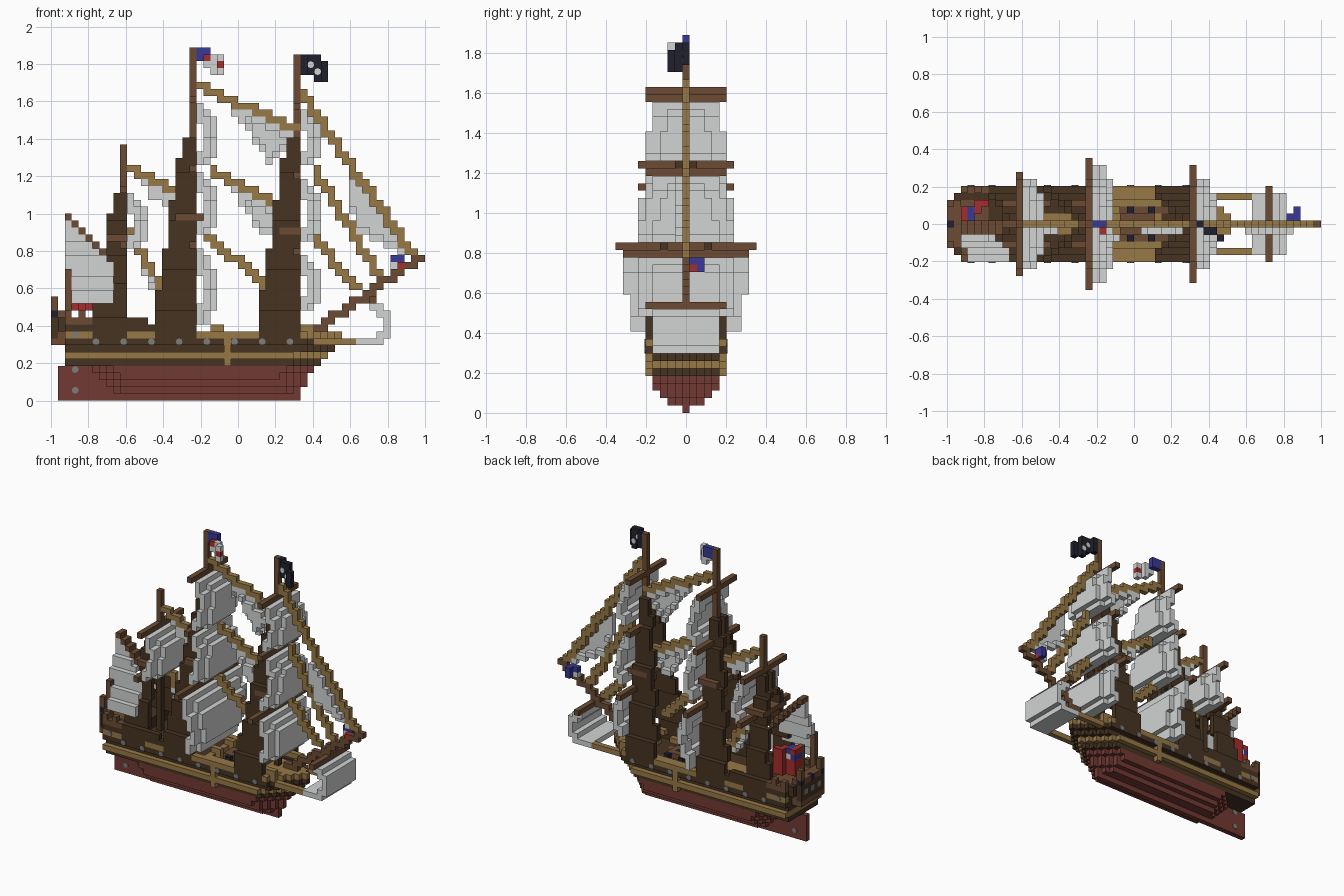
import bpy, bmesh, math
from mathutils import Matrix

if "Cube" in bpy.data.objects:
    bpy.data.objects.remove(bpy.data.objects["Cube"])

UNIT = 1 / 27
COLOURS = {
    "dark_wood": (0.061, 0.033, 0.016),
    "brown_wood": (0.150, 0.073, 0.034),
    "tan_wood": (0.310, 0.190, 0.062),
    "hull_red": (0.171, 0.042, 0.034),
    "sail_white": (0.64, 0.66, 0.65),
    "flag_black": (0.0144, 0.0144, 0.025),
    "metal_grey": (0.205, 0.205, 0.205),
    "flag_blue": (0.04, 0.04, 0.305),
    "flag_red": (0.376, 0.026, 0.026),
}
DARK, BROWN, TAN, RED, WHITE, BLACK, GREY, BLUE, SCARLET = COLOURS
cells = {}  # block position -> (part, colour)


def block(part, colour, i0, i1, j0, j1, k0, k1):
    """Fill an inclusive range of blocks."""
    for i in range(i0, i1 + 1):
        for j in range(j0, j1 + 1):
            for k in range(k0, k1 + 1):
                cells[i, j, k] = (part, colour)


def both(part, colour, i0, i1, j, k0, k1):
    for side in (-j, j):
        block(part, colour, i0, i1, side, side, k0, k1)


def hull_layer(part, colour, k, half, stern, bow, fine_stern=False):
    """One layer of the hull, narrowing towards the bow."""
    for i in range(stern, bow + 1):
        w = min(half, bow - i)
        if fine_stern:
            w = min(w, i - stern)
        block(part, colour, i, i, -w, w, k, k)


def stay(part, colour, i0, k0, i1, k1):
    """Stepped diagonal rope or spar on the centre line."""
    slope = (k1 - k0) / (i1 - i0)
    for i in range(i0, i1 + 1):
        a = round(k0 + slope * (i - i0))
        b = round(k0 + slope * (i + 1 - i0)) if i < i1 else a
        block(part, colour, i, i, 0, 0, min(a, b), max(a, b))


def staysail(part, i0, k0, i1, k1, depth, peak, start):
    """Triangular sail hanging under a stay, its belly set to one side."""
    for i in range(i0 + start, i1):
        t = (i - i0 - start) / (i1 - i0 - start)
        d = round(depth * (t / peak if t < peak else (1 - t) / (1 - peak)))
        top = math.floor(k0 + (k1 - k0) * (i - i0) / (i1 - i0))
        for k in range(top - d, top + 1):
            belly = 1 if top - d < k < top - 1 else 0
            cells.setdefault((i, -belly, k), (part, WHITE))


def square_sail(part, mast, top, bottom, w_top, w_bottom):
    """Sail bulging forward between its yard and its foot, less at its sides."""
    last = 0
    for k in range(top, bottom - 1, -1):
        t = (top - k) / (top - bottom)
        bulge = round(2 * math.sin(math.pi * (0.08 + 0.84 * t)))
        w = round(w_top + (w_bottom - w_top) * t)
        for j in range(-w, w + 1):
            less = 1 if abs(j) >= w - 1 else 0
            a, b = (max(n - less, 0) for n in sorted((bulge, last)))
            block(part, WHITE, mast + 1 + a, mast + 1 + b, j, j, k, k)
        last = bulge


# Red lower hull, keel and rudder
for k, half in enumerate((2, 3, 4, 4), 1):
    hull_layer("lower_hull", RED, k, half, 9 - k, 35 + k // 2, True)
block("keel", RED, 1, 35, 0, 0, 0, 1)
block("rudder", RED, 1, 8, 0, 0, 0, 4)

# Planked upper hull
hull_layer("upper_hull", DARK, 5, 4, 2, 38)
hull_layer("upper_hull", TAN, 6, 5, 2, 39)
hull_layer("upper_hull", DARK, 7, 4, 2, 40)
hull_layer("upper_hull", DARK, 8, 5, 2, 41)
block("main_deck", TAN, 24, 30, -4, 4, 8, 8)
hull_layer("rail", TAN, 9, 5, 2, 41)
for i in range(24, 38):
    w = min(4, 40 - i)
    for j in range(-w, w + 1):
        del cells[i, j, 9]
both("side_post", TAN, 25, 25, 5, 5, 9)

# Raised decks at the stern and bow
block("quarter_deck", DARK, 2, 22, -4, 4, 9, 9)
block("quarter_deck", TAN, 12, 19, -1, 1, 9, 9)
both("quarter_step", BROWN, 13, 14, 3, 9, 10)
both("quarter_bulwark", DARK, 2, 20, 5, 10, 10)
both("quarter_bulwark", DARK, 2, 13, 5, 11, 11)
block("poop_deck", DARK, 1, 8, -4, 4, 10, 11)
block("poop_deck", BROWN, 1, 5, -3, 3, 11, 11)
both("poop_rail", BROWN, 2, 5, 5, 11, 11)
for i in (2, 4):
    both("poop_rail", BROWN, i, i, 5, 12, 12)
block("stern_gallery", BROWN, 0, 1, -3, 3, 8, 12)
block("stern_gallery", DARK, 0, 0, -3, 3, 9, 11)
both("stern_gallery_post", BROWN, 0, 0, 3, 13, 14)
for j in (-3, 0, 3):
    block("stern_lantern", BLACK, 0, 0, j, j, 12, 12)
for j in (-2, 0, 2):
    block("stern_window", GREY, 0, 0, j, j, 10, 10)
block("fore_deck", TAN, 34, 38, -2, 2, 9, 9)
both("fore_bulwark", TAN, 34, 37, 4, 10, 10)
both("fore_bulwark", DARK, 30, 34, 5, 10, 10)

# Hatches, boats and deck guns amidships
both("deck_plank", BROWN, 24, 31, 2, 8, 8)
block("hatch", BROWN, 25, 29, -1, 1, 9, 9)
for i in (26, 28):
    block("hatch_grating", BLACK, i, i, 0, 0, 9, 9)
both("deck_beam", TAN, 24, 32, 4, 9, 9)
for i in (26, 29):
    both("deck_gun", BLACK, i, i, 2, 9, 9)
both("deck_step", TAN, 23, 24, 2, 9, 10)

# Masts with side rigging, tops, yards and square sails
masts = {
    "mizzen": (10, 36, 30, 23, ((30, 6), (22, 7)), ((29, 22, 5, 6),)),
    "main": (20, 50, 38, 26, ((43, 5), (33, 6), (22, 9)),
             ((42, 34, 4, 5), (32, 24, 5, 6), (21, 11, 8, 7))),
    "fore": (35, 49, 38, 24, ((42, 5), (32, 5), (21, 8)),
             ((41, 34, 4, 5), (31, 23, 4, 6), (20, 13, 6, 6))),
}
for name, (mast, top, rig_top, nest, yards, sails) in masts.items():
    block(name + "_mast", DARK, mast, mast, 0, 0, 8, rig_top - 1)
    block(name + "_mast", BROWN, mast, mast, 0, 0, rig_top, top)
    back = 4 if name == "mizzen" else 5
    for k in range(9, rig_top):
        t = (k - 9) / (rig_top - 9)
        aft = mast - back + math.floor(t * (back - 0.5))
        both(name + "_shroud", DARK, aft, mast, round(5 - 4.4 * t), k, k)
    block(name + "_top", BROWN, mast - 2, mast + 1, -3, 3, nest, nest)
    for n, sail in enumerate(sails):
        square_sail(f"{name}_sail_{n}", mast, *sail)
    for k, half in yards:
        block(name + "_yard", BROWN, mast, mast, -half, half, k, k)

# Bowsprit, its yard and the low sail beneath it
stay("bowsprit", BROWN, 37, 9, 53, 20)
block("sprit_yard", BROWN, 46, 46, -5, 5, 14, 14)
both("sprit_boom", TAN, 38, 43, 4, 8, 8)
for i0, i1, k0, k1 in ((46, 47, 13, 13), (47, 48, 12, 12), (48, 48, 10, 11),
                       (47, 48, 9, 9), (44, 47, 8, 8)):
    block("sprit_sail", WHITE, i0, i1, -4, 4, k0, k1)

# Stays with the triangular sails they carry
for name, line, cut in (
        ("main_top_stay", (21, 45, 35, 39), (6, 0.65, 4)),
        ("main_middle_stay", (23, 33, 34, 27), (5, 0.6, 2)),
        ("main_lower_stay", (22, 24, 31, 16), None),
        ("jib_stay", (36, 44, 52, 21), (9, 0.15, 6)),
        ("fore_middle_stay", (38, 33, 47, 18), None),
        ("fore_lower_stay", (37, 24, 44, 16), None),
        ("mizzen_upper_stay", (11, 33, 18, 30), (3, 0.4, 1)),
        ("mizzen_lower_stay", (11, 24, 17, 14), (4, 0.5, 1))):
    stay(name, TAN, *line)
    if cut:
        staysail(name + "_sail", *line, *cut)

# Fore-and-aft sail at the stern, its foot swung out to one side
for i in range(2, 9):
    gaff = 28 - i
    for k in range(14 if i > 2 else 19, gaff):
        j = -1 - (25 - k) * 2 // 5
        block("driver_sail", WHITE, i, i, j, j, k, k)
    block("gaff", BROWN, i, i, -1, 0, gaff, gaff)
block("driver_boom", BROWN, 2, 2, -4, -4, 12, 18)

# Flags
block("stern_flagstaff", BROWN, 2, 2, 0, 0, 12, 17)
for i, j in zip(range(2, 6), (1, 1, 2, 3)):
    block("stern_flag", SCARLET, i, i, j, min(j + 1, 3), 13, 17)
block("stern_flag", BLUE, 3, 3, 1, 2, 17, 17)
block("stern_flag", WHITE, 3, 3, 1, 2, 16, 16)
block("stern_flag", BLUE, 2, 2, 1, 2, 16, 16)
block("main_flag", BLUE, 21, 22, 0, 0, 49, 50)
block("main_flag", SCARLET, 22, 22, -1, -1, 49, 49)
block("main_flag", WHITE, 22, 23, -1, -1, 48, 48)
block("main_flag", WHITE, 23, 23, -1, -1, 47, 49)
block("main_flag", WHITE, 24, 24, -2, -2, 47, 49)
block("main_flag", SCARLET, 24, 24, -2, -2, 48, 48)
for i, j, k in zip(range(36, 40), (0, -1, -1, -2), (47, 47, 46, 46)):
    block("dark_flag", BLACK, i, i, j, j, k, 49 if i < 39 else 48)
block("bow_flag", BLUE, 49, 49, 1, 1, 20, 20)
block("bow_flag", BLUE, 50, 50, 1, 2, 20, 20)
block("bow_flag", BLUE, 50, 50, 2, 2, 19, 19)
block("bow_flag", SCARLET, 50, 50, 0, 1, 19, 19)
block("bow_flag", WHITE, 49, 49, 1, 1, 19, 19)

# Materials
materials = {}
for name, rgb in COLOURS.items():
    m = bpy.data.materials.new(name)
    m.use_nodes = True
    m.diffuse_color = (*rgb, 1)
    shader = next(n for n in m.node_tree.nodes if n.type == "BSDF_PRINCIPLED")
    shader.inputs["Base Color"].default_value = (*rgb, 1)
    shader.inputs["Roughness"].default_value = 0.9
    materials[name] = m


def finish(part, bm, slots):
    mesh = bpy.data.meshes.new(part)
    bm.to_mesh(mesh)
    bm.free()
    for colour in slots:
        mesh.materials.append(materials[colour])
    bpy.context.collection.objects.link(bpy.data.objects.new(part, mesh))


def studs(part, colour, places, reach):
    """Round pegs running across the ship."""
    bm = bmesh.new()
    for i, j, k in places:
        spot = Matrix.Translation(((i + 0.5) * UNIT - 1, j * UNIT, (k + 0.5) * UNIT))
        bmesh.ops.create_cone(bm, cap_ends=True, segments=8, radius1=UNIT / 2, radius2=UNIT / 2,
                              depth=2 * reach * UNIT, matrix=spot @ Matrix.Rotation(math.pi / 2, 4, "X"))
    finish(part, bm, [colour])


# Guns along both sides, pins through the rudder and the dark flag's emblem
studs("cannons", GREY, [(i, 0, 8) for i in range(6, 35, 4)] + [(3, 0, 9)], 5.6)
studs("rudder_pins", GREY, [(3, 0, 1), (3, 0, 4)], 0.6)
studs("flag_emblem", WHITE, [(37, -1, 48), (38, -1, 47)], 0.6)

# Turn the blocks of each part into a mesh of its outer faces
parts = {}
for pos, (part, colour) in cells.items():
    parts.setdefault(part, []).append((pos, colour))
for part, blocks in parts.items():
    bm, verts = bmesh.new(), {}
    slots = sorted({colour for _, colour in blocks})
    for pos, colour in blocks:
        for axis in range(3):
            for side in (0, 1):
                near = list(pos)
                near[axis] += 2 * side - 1
                if tuple(near) in cells:
                    continue
                ring = []
                for a, b in ((0, 0), (1, 0), (1, 1), (0, 1)):
                    c = list(pos)
                    c[axis] += side
                    c[(axis + 1) % 3] += a
                    c[(axis + 2) % 3] += b
                    c = tuple(c)
                    if c not in verts:
                        verts[c] = bm.verts.new((c[0] * UNIT - 1, (c[1] - 0.5) * UNIT, c[2] * UNIT))
                    ring.append(verts[c])
                face = bm.faces.new(ring if side else ring[::-1])
                face.material_index = slots.index(colour)
    finish(part, bm, slots)
